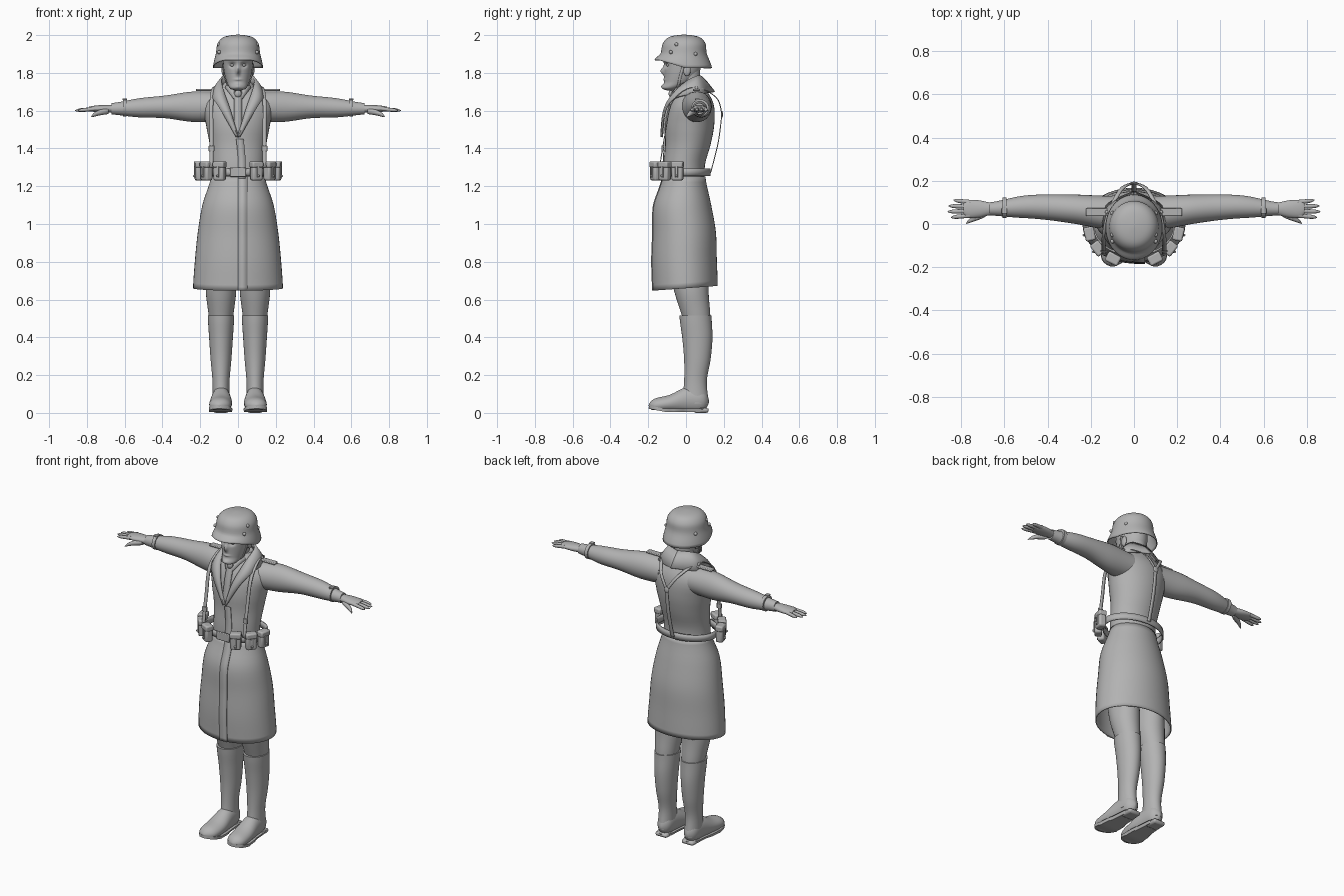
import bpy, bmesh, math
from mathutils import Matrix, Vector

old = bpy.data.objects.get("Cube")
if old:
    bpy.data.objects.remove(old, do_unlink=True)

grey_level = (.45, .45, .45, 1)
grey = bpy.data.materials.new("plain grey")
grey.use_nodes = True
grey.diffuse_color = grey_level
grey.node_tree.nodes["Principled BSDF"].inputs["Base Color"].default_value = grey_level


def finish(name, bm, thickness=0, bevel=0):
    bmesh.ops.remove_doubles(bm, verts=bm.verts, dist=1e-5)
    bmesh.ops.recalc_face_normals(bm, faces=bm.faces)
    mesh = bpy.data.meshes.new(name)
    bm.to_mesh(mesh)
    bm.free()
    mesh.materials.append(grey)
    for polygon in mesh.polygons:
        polygon.use_smooth = True
    mesh.set_sharp_from_angle(angle=math.radians(45))
    part = bpy.data.objects.new(name, mesh)
    bpy.context.collection.objects.link(part)
    if thickness:
        modifier = part.modifiers.new("thickness", "SOLIDIFY")
        modifier.thickness, modifier.offset = thickness, 0
    if bevel:
        modifier = part.modifiers.new("rounding", "BEVEL")
        modifier.width, modifier.segments = bevel, 2
    return part


def at(values, t):
    """Smooth value at t along a list of evenly spaced values; a plain number stays constant."""
    if not isinstance(values, list):
        return values
    last = len(values) - 1
    i = min(int(t * last), last - 1)
    s = t * last - i
    a, b, c, d = (values[max(0, min(last, k))] for k in (i - 1, i, i + 1, i + 2))
    return b + s / 2 * (c - a + s * (2*a - 5*b + 4*c - d + s * (3 * (b - c) + d - a)))


def path(points, steps=24):
    columns = [list(column) for column in zip(*points)]
    return [Vector([at(column, k / steps) for column in columns]) for k in range(steps + 1)]


def grid(name, rows, closed=False, caps=False, deform=None, **options):
    bm = bmesh.new()
    rings = [[bm.verts.new(deform(*point) if deform else point) for point in row] for row in rows]
    count = len(rows[0])
    for lower, upper in zip(rings, rings[1:]):
        for j in range(count if closed else count - 1):
            k = (j + 1) % count
            bm.faces.new((lower[j], lower[k], upper[k], upper[j]))
    if caps:
        bm.faces.new(rings[0])
        bm.faces.new(rings[-1])
    return finish(name, bm, **options)


def even(t):
    return t


def round_start(t):
    return t * t


def round_both(t):
    return (1 - math.cos(math.pi * t)) / 2


def loft(name, axis, start, end, u, v, radius_u, radius_v, spacing=even, sides=32, steps=20, caps=True, **options):
    """Ellipses along an axis; centres and radii are numbers or lists."""
    rows = []
    for k in range(steps + 1):
        t = k / steps
        along = start + (end - start) * spacing(t)
        row = []
        for j in range(sides):
            angle = math.tau * j / sides
            p = at(u, t) + at(radius_u, t) * math.cos(angle)
            q = at(v, t) + at(radius_v, t) * math.sin(angle)
            row.append({"X": (along, p, q), "Y": (p, along, q), "Z": (p, q, along)}[axis])
        rows.append(row)
    return grid(name, rows, closed=True, caps=caps, **options)


def strip(name, points, width, side=(1, 0, 0), thickness=.005):
    half = Vector(side) * width / 2
    return grid(name, [[point - half, point + half] for point in path(points)], thickness=thickness)


def block(name, centre, size, turn=0, bevel=.004):
    bm = bmesh.new()
    place = Matrix.Translation(centre) @ Matrix.Rotation(turn, 4, "Z")
    bmesh.ops.create_cube(bm, size=1, matrix=place @ Matrix.Diagonal((*size, 1)))
    return finish(name, bm, bevel=bevel)


def ball(name, centre, size):
    bm = bmesh.new()
    place = Matrix.Translation(centre) @ Matrix.Diagonal((*size, 1))
    bmesh.ops.create_uvsphere(bm, u_segments=16, v_segments=10, radius=1, matrix=place)
    return finish(name, bm)


def stud(name, centre, radius):
    return ball(name, centre, (radius, radius, radius))


def mirror(part):
    other = part.copy()
    other.data = part.data.copy()
    other.name = part.name.replace("left", "right")
    other.data.transform(Matrix.Diagonal((-1, 1, 1, 1)))
    other.data.flip_normals()
    bpy.context.collection.objects.link(other)


# Coat body and flared skirt, with the hem hanging lower in front
def hem(x, y, z):
    return x, y, z + y * max(0, 1.1 - z) / 6


skirt_top, skirt_bottom = 1.25, .66
skirt_centre, skirt_depth = [-.01, -.02, -.01, -.01, -.005], [.11, .15, .165, .17, .17]
loft("coat_torso", "Z", 1.2, 1.75, 0, [-.01, -.01, .01, .02, .03, .03],
     [.14, .14, .15, .17, .18, .07], [.11, .11, .12, .13, .115, .06], sides=40)
loft("coat_skirt", "Z", skirt_top, skirt_bottom, 0, skirt_centre, [.14, .185, .21, .225, .235], skirt_depth,
     sides=48, caps=False, deform=hem, thickness=.006)
front_line = []
for k in range(9):
    t = k / 8
    y = at(skirt_centre, t) - at(skirt_depth, t) - .002
    front_line.append(hem(.025, y, skirt_top + (skirt_bottom - skirt_top) * t))
strip("skirt_front_edge", front_line, .05)
strip("coat_front_edge", [(.02, -.13, 1.24), (.02, -.12, 1.34), (.01, -.115, 1.45)], .04)

# Collar and lapels as one folded sheet per side
inner_edge = path([(0, .08, 1.78), (.08, .05, 1.78), (.08, -.04, 1.72), (.04, -.11, 1.6), (0, -.125, 1.46)])
outer_edge = path([(0, .15, 1.7), (.13, .08, 1.69), (.135, -.05, 1.67), (.09, -.11, 1.6), (.01, -.13, 1.46)])
fold = Vector((0, -.004, .008))
mirror(grid("left_collar_lapel", [[a, (a + b) / 2 + fold, b] for a, b in zip(inner_edge, outer_edge)], thickness=.01))
mirror(strip("left_shirt_collar", [(.06, -.02, 1.735), (.04, -.055, 1.71), (.015, -.08, 1.675)], .035, (.5, -.2, -.8)))
strip("necktie", [(0, -.07, 1.7), (0, -.1, 1.6), (0, -.12, 1.48)], .04, thickness=.01)
ball("tie_knot", (0, -.08, 1.69), (.018, .012, .02))

# Sleeves, cuff straps and epaulettes
mirror(loft("left_sleeve", "X", .1, .67, [.05, .07, .08, .07], [1.62, 1.62, 1.61],
            [.08, .07, .06, .05, .03], [.08, .08, .06, .05, .03]))
mirror(loft("left_cuff_strap", "X", .59, .61, .075, 1.615, .047, .045, steps=1))
mirror(block("left_cuff_buckle", (.6, .06, 1.66), (.025, .025, .008), bevel=.002))
mirror(block("left_epaulette", (.165, .055, 1.71), (.115, .036, .012)))
mirror(stud("left_epaulette_button", (.125, .055, 1.72), .009))

# Hands with fingers fanning out from the palm
mirror(loft("left_palm", "X", .65, .79, .07, 1.61, [.03, .03, .04, .04, .02], [.02, .02, .01], round_both))
for i, label in enumerate(("index", "middle", "ring", "little")):
    reach = .865 - .01 * (i - 1.3) ** 2
    spread = [.04 + .02 * i, .03 + .027 * i]
    taper = [.012, .01, .009, 0]
    mirror(loft(f"left_{label}_finger", "X", .76, reach, spread, [1.61, 1.6], taper, taper, round_both, sides=12))
taper = [.017, .016, .012, 0]
mirror(loft("left_thumb", "X", .685, .778, [.055, .03, 0], [1.6, 1.59, 1.565], taper, taper, round_both, sides=12))

# Head, with soft bumps for the features: x, z, depth, width, height
features = {
    "eye": (.03, 1.84, -.014, .016, .012),
    "brow": (.03, 1.866, .007, .03, .01),
    "nose": (0, 1.81, .02, .01, .02),
    "lips": (0, 1.765, .006, .02, .006),
    "chin": (0, 1.73, .007, .02, .01),
}


def face(x, y, z):
    if y < -.03:
        for centre, level, depth, width, height in features.values():
            y -= depth * math.exp(-((abs(x) - centre) / width) ** 2 - ((z - level) / height) ** 2)
    return x, y, z


loft("head", "Z", 1.705, 1.9, 0, [-.08, -.08, -.04, -.02, -.02], [0, .04, .06, .075, .08],
     [0, .045, .075, .095, .1], round_start, sides=96, steps=80, deform=face)
loft("neck", "Z", 1.64, 1.82, 0, .015, [.07, .056, .058], .06)
mirror(ball("left_eye", (.03, -.092, 1.841), (.013, .012, .008)))
mirror(ball("left_ear", (.077, .005, 1.815), (.01, .02, .032)))
mirror(strip("left_chin_strap", [(.083, -.01, 1.85), (.072, -.03, 1.78), (.054, -.04, 1.735), (0, -.06, 1.7)],
             .014, (0, 1, 0)))


# Steel helmet with a raised visor and flared rim
def visor(x, y, z):
    low = max(0, min(1, (1.9 - z) / .075))
    forward = max(0, min(1, -y / .14))
    return x, y, z + .042 * low * forward


loft("helmet_shell", "Z", 2, 1.825, 0, [-.01, -.01, -.015], [0, .07, .105, .115, .13], [0, .075, .11, .12, .15],
     round_start, sides=56, caps=False, deform=visor, thickness=.005)
for i, (y, z) in enumerate(((-.05, 1.95), (-.08, 1.91), (.05, 1.9))):
    mirror(stud(f"left_helmet_rivet_{i}", (.1, y, z), .01))

# Belt, buckle and ammunition pouches
belt_y, belt_z = -.01, 1.275
loft("belt", "Z", belt_z - .02, belt_z + .02, 0, belt_y, .186, .135, sides=48, steps=2, caps=False, thickness=.008)
block("belt_buckle", (0, -.147, belt_z), (.085, .012, .05))
for i in range(3):
    turn = .48 + .44 * i
    outward = Vector((math.sin(turn), -math.cos(turn), 0))
    upward = Vector((0, 0, 1))
    place = Vector((.21 * outward.x, belt_y + .17 * outward.y, belt_z))
    mirror(block(f"left_pouch_{i}", place, (.06, .042, .09), turn, bevel=.01))
    mirror(block(f"left_pouch_lid_{i}", place + upward * .04, (.065, .048, .034), turn, bevel=.008))
    mirror(block(f"left_pouch_tab_{i}", place + outward * .022, (.014, .008, .06), turn, bevel=.002))
    mirror(stud(f"left_pouch_stud_{i}", place + outward * .027 - upward * .02, .006))

# Suspender straps joining in a Y on the back
mirror(strip("left_suspender", [(.14, -.14, 1.3), (.14, -.11, 1.48), (.14, -.07, 1.65),
                                (.12, .04, 1.725), (.06, .16, 1.67), (0, .19, 1.58)], .02))
strip("back_strap", [(0, .19, 1.58), (0, .17, 1.43), (0, .13, 1.27)], .022)
ball("back_ring", (0, .19, 1.58), (.018, .006, .018))
mirror(block("left_strap_buckle", (.14, -.125, 1.4), (.03, .01, .03), bevel=.002))

# Trousers and tall boots
mirror(loft("left_trouser_leg", "Z", .8, .47, .09, [.01, .03, .06], [.08, .08, .08, .07, .06], [.1, .1, .09, .08, .07]))
mirror(loft("left_boot_shaft", "Z", .515, .05, .09, [.05, .06, .06, .05, .05],
            [.07, .063, .055, .045, .045], [.085, .08, .07, .06, .07]))
foot = ("Y", .122, -.198, [.09, .09, .1], [.06, .07, .07, .05, .04, .04],
        [0, .04, .05, .06, .05, 0], [0, .06, .07, .045, .035, 0], round_both)


def flatten_foot(x, y, z):
    return x, y, max(z, .015)


def flatten_sole(x, y, z):
    middle = .095
    lift = max(0, -y - .11) / 5
    return middle + (x - middle) * 1.04, y, lift + (.005 if z < .04 else .022)


mirror(loft("left_boot_foot", *foot, deform=flatten_foot))
mirror(loft("left_boot_sole", *foot, deform=flatten_sole))
mirror(block("left_boot_heel", (.09, .08, .013), (.08, .08, .026), bevel=.012))
